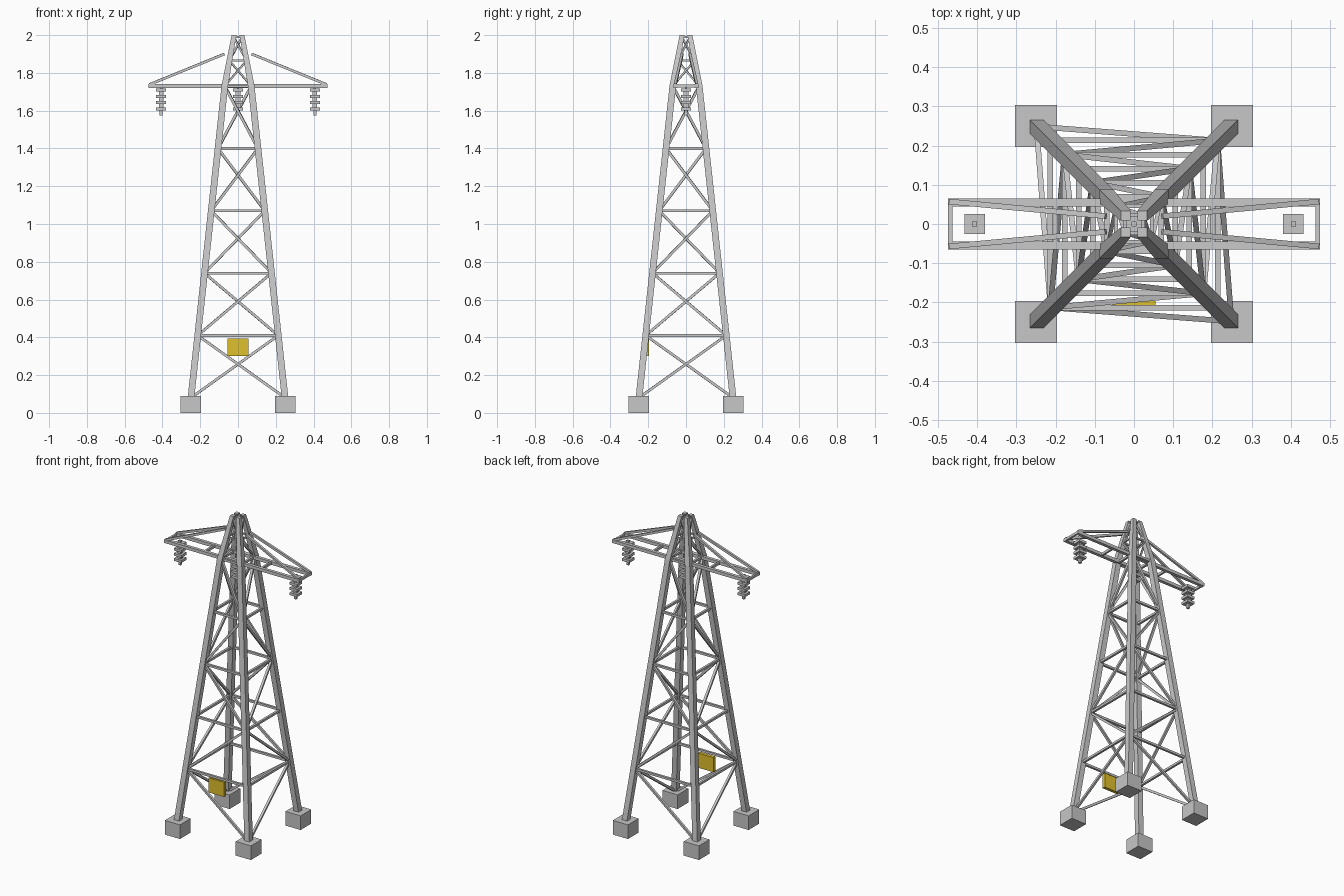
import bpy, bmesh
from mathutils import Vector, Matrix

cube = bpy.data.objects.get("Cube")
if cube:
    bpy.data.objects.remove(cube, do_unlink=True)


def material(name, r, g, b):
    m = bpy.data.materials.new(name)
    m.use_nodes = True
    m.diffuse_color = (r, g, b, 1)
    m.node_tree.nodes["Principled BSDF"].inputs["Base Color"].default_value = (r, g, b, 1)
    return m


STEEL = material("galvanised_steel", 0.59, 0.59, 0.59)
CONCRETE = material("concrete", 0.57, 0.57, 0.57)
YELLOW = material("warning_yellow", 0.74, 0.53, 0.025)


def finish(name, bm, mat):
    bmesh.ops.recalc_face_normals(bm, faces=bm.faces)
    mesh = bpy.data.meshes.new(name)
    bm.to_mesh(mesh)
    bm.free()
    mesh.materials.append(mat)
    obj = bpy.data.objects.new(name, mesh)
    bpy.context.collection.objects.link(obj)


def box(bm, centre, size):
    m = Matrix.Translation(centre) @ Matrix.Diagonal((*size, 1))
    bmesh.ops.create_cube(bm, size=1, matrix=m)


def beam(bm, a, b, width):
    # square bar between two points
    a, b = Vector(a), Vector(b)
    d = b - a
    z = d.normalized()
    x = Vector((0, 0, 1)).cross(z).normalized()
    rot = Matrix((x, z.cross(x), z)).transposed().to_4x4()
    m = Matrix.Translation((a + b) / 2) @ rot @ Matrix.Diagonal((width, width, d.length, 1))
    bmesh.ops.create_cube(bm, size=1, matrix=m)


# Tower outline: half spacing of the leg centres at a height
BASE, WAIST, TOP = 0.08, 1.73, 2.0
R_BASE, R_WAIST, R_TOP = 0.249, 0.070, 0.021


def radius(z):
    if z < WAIST:
        return R_BASE + (R_WAIST - R_BASE) * (z - BASE) / (WAIST - BASE)
    return R_WAIST + (R_TOP - R_WAIST) * (z - WAIST) / (TOP - WAIST)


CORNERS = [(-1, -1), (1, -1), (1, 1), (-1, 1)]
NAMES = ["front_right", "front_left", "back_left", "back_right"]


def corner(i, z):
    sx, sy = CORNERS[i % 4]
    return Vector((sx * radius(z), sy * radius(z), z))


# Legs with a bend at the waist, and their footings
for i, name in enumerate(NAMES):
    bm = bmesh.new()
    rings = []
    for z, half in ((BASE - 0.01, 0.0175), (WAIST, 0.0175), (TOP, 0.0125)):
        c = corner(i, z)
        rings.append([bm.verts.new(c + Vector((sx * half, sy * half, 0))) for sx, sy in CORNERS])
    for lo, hi in zip(rings, rings[1:]):
        for k in range(4):
            n = (k + 1) % 4
            bm.faces.new((lo[k], lo[n], hi[n], hi[k]))
    bm.faces.new(rings[0])
    bm.faces.new(rings[-1])
    finish(name + "_leg", bm, STEEL)

    bm = bmesh.new()
    sx, sy = CORNERS[i]
    box(bm, (sx * 0.25, sy * 0.25, 0.045), (0.107, 0.107, 0.09))
    finish(name + "_footing", bm, CONCRETE)

# Lattice: horizontal bars, and one zigzag brace per side
levels = [BASE + (WAIST - BASE) * k / 5 for k in range(6)] + [(WAIST + TOP) / 2, TOP - 0.01]
bars, braces = bmesh.new(), bmesh.new()
for panel, (lo, hi) in enumerate(zip(levels, levels[1:])):
    width = 0.014 if panel < 5 else 0.010
    for i in range(4):
        beam(bars, corner(i, hi), corner(i + 1, hi), width)
        if (i + panel) % 2:
            beam(braces, corner(i, lo), corner(i + 1, hi), width)
        else:
            beam(braces, corner(i + 1, lo), corner(i, hi), width)
finish("horizontal_bars", bars, STEEL)
finish("zigzag_braces", braces, STEEL)

# Cross arm frame with rungs, and sloping ties
ARM, ARM_Y = 0.475, 0.055
bm = bmesh.new()
for s in (-1, 1):
    box(bm, (0, s * ARM_Y, WAIST), (2 * ARM, 0.02, 0.02))
    for x in (0.2, ARM - 0.006):
        box(bm, (s * x, 0, WAIST), (0.012, 2 * ARM_Y + 0.01, 0.016))
finish("cross_arm", bm, STEEL)
bm = bmesh.new()
for sx in (-1, 1):
    for sy in (-1, 1):
        beam(bm, (sx * 0.47, sy * 0.057, WAIST + 0.008), (sx * 0.072, sy * 0.02, 1.9), 0.014)
finish("arm_ties", bm, STEEL)

# Insulator strings: link, core, plates and tip
for name, x in (("right", -0.407), ("middle", 0), ("left", 0.407)):
    bm = bmesh.new()
    box(bm, (x, 0, 1.715), (0.013, 0.013, 0.03))
    box(bm, (x, 0, 1.655), (0.024, 0.024, 0.1))
    for k in range(4):
        box(bm, (x, 0, 1.709 - k * 0.033), (0.052, 0.052, 0.016))
    box(bm, (x, 0, 1.59), (0.016, 0.016, 0.03))
    finish(name + "_insulator", bm, STEEL)

# Warning plate on the front
bm = bmesh.new()
box(bm, (0, -0.207, 0.348), (0.11, 0.02, 0.093))
finish("warning_plate", bm, YELLOW)
